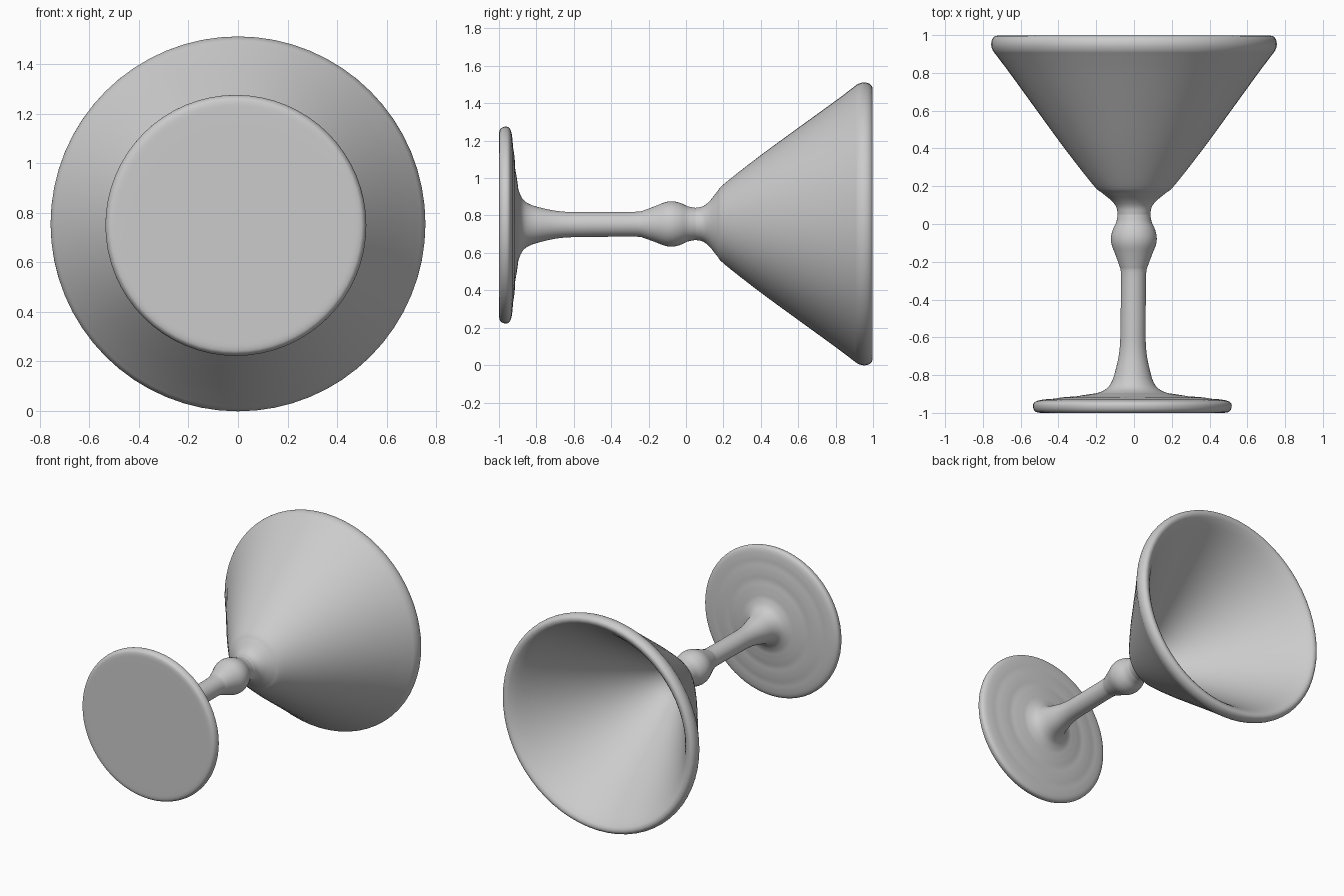
import bpy, bmesh, math
from mathutils import Vector

if "Cube" in bpy.data.objects:
    bpy.data.objects.remove(bpy.data.objects["Cube"])

AXIS_Z = 0.755
SIDES = 64

glass = bpy.data.materials.new("light grey")
glass.diffuse_color = (0.6, 0.6, 0.6, 1)
glass.use_nodes = True
glass.node_tree.nodes["Principled BSDF"].inputs["Base Color"].default_value = glass.diffuse_color


def smooth_profile(pts, steps=4):
    """Catmull-Rom curve through (radius, y) points."""
    p = [Vector(q) for q in pts]
    p = [2 * p[0] - p[1]] + p + [2 * p[-1] - p[-2]]
    out = []
    for a, b, c, d in zip(p, p[1:], p[2:], p[3:]):
        for i in range(steps):
            t = i / steps
            out.append(0.5 * (2 * b + (c - a) * t + (2 * a - 5 * b + 4 * c - d) * t ** 2
                              + (3 * b - a - 3 * c + d) * t ** 3))
    return out + [p[-2]]


def lathe(name, pts):
    """Spin a profile around the lengthwise axis; the foot end leans slightly sideways."""
    bm = bmesh.new()
    rings = []
    for r, y in smooth_profile(pts):
        lean = -0.009 * min(1, max(0, -y))
        z0 = AXIS_Z + lean * 0.7
        if r < 0.0005:
            rings.append([bm.verts.new((lean, y, z0))])
            continue
        rings.append([bm.verts.new((lean + r * math.cos(a), y, z0 + r * math.sin(a)))
                      for a in (2 * math.pi * i / SIDES for i in range(SIDES))])
    for lo, hi in zip(rings, rings[1:]):
        for i in range(SIDES):
            j = (i + 1) % SIDES
            if len(lo) == 1:
                bm.faces.new((lo[0], hi[i], hi[j]))
            elif len(hi) == 1:
                bm.faces.new((lo[j], lo[i], hi[0]))
            else:
                bm.faces.new((lo[j], lo[i], hi[i], hi[j]))
    # Profiles run up the outside, so this winding faces outward
    mesh = bpy.data.meshes.new(name)
    bm.to_mesh(mesh)
    bm.free()
    mesh.materials.append(glass)
    for f in mesh.polygons:
        f.use_smooth = True
    obj = bpy.data.objects.new(name, mesh)
    bpy.context.collection.objects.link(obj)
    return obj


# Round foot with a flat underside, soft edge and faint rings on top
lathe("foot", [(0, -1), (0.25, -1), (0.45, -1), (0.50, -0.998), (0.518, -0.988),
               (0.526, -0.968), (0.522, -0.948), (0.50, -0.935), (0.46, -0.928),
               (0.42, -0.925), (0.38, -0.919), (0.34, -0.915), (0.30, -0.913), (0.26, -0.906),
               (0.22, -0.900), (0.18, -0.893), (0.135, -0.87), (0.108, -0.83),
               (0.09, -0.77), (0.075, -0.70), (0.068, -0.63), (0.067, -0.55)])

# Slim stem with a rounded knob
lathe("stem", [(0.067, -0.55), (0.066, -0.40), (0.067, -0.26), (0.076, -0.22),
               (0.098, -0.16), (0.117, -0.11), (0.121, -0.07), (0.112, -0.03),
               (0.094, 0.01), (0.086, 0.05)])

# Conical bowl: outside, thick rounded rim, then the hollow inside
lathe("bowl", [(0.086, 0.05), (0.094, 0.09), (0.122, 0.126), (0.17, 0.165), (0.215, 0.205),
               (0.36, 0.39), (0.51, 0.595), (0.655, 0.795), (0.725, 0.888), (0.747, 0.918),
               (0.756, 0.948), (0.752, 0.975), (0.738, 0.993), (0.718, 0.996), (0.695, 0.983),
               (0.655, 0.94), (0.575, 0.83), (0.425, 0.615), (0.28, 0.405), (0.145, 0.22),
               (0.075, 0.155), (0, 0.13)])
